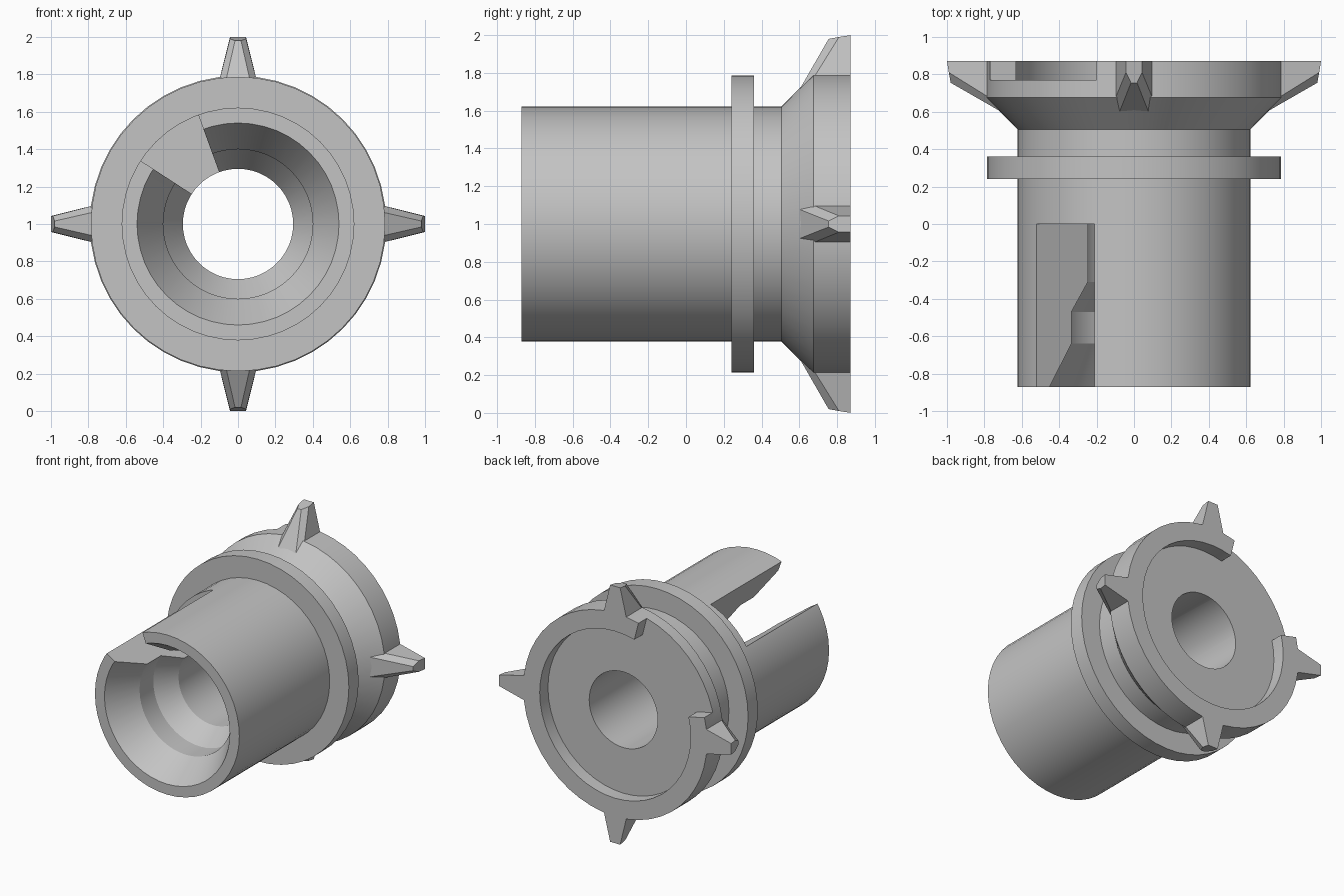
import bpy, bmesh
from math import radians, cos, sin, pi
from mathutils import Matrix

if "Cube" in bpy.data.objects:
    bpy.data.objects.remove(bpy.data.objects["Cube"], do_unlink=True)

SEGMENTS = 48
AXIS_Z = 1.0
BACK = 0.872

grey = bpy.data.materials.new("plain_grey")
grey.use_nodes = True
COLOUR = (0.55, 0.55, 0.55, 1)
grey.diffuse_color = COLOUR
grey.node_tree.nodes["Principled BSDF"].inputs["Base Color"].default_value = COLOUR


def make_object(name, bm):
    bmesh.ops.recalc_face_normals(bm, faces=bm.faces)
    mesh = bpy.data.meshes.new(name)
    bm.to_mesh(mesh)
    bm.free()
    mesh.materials.append(grey)
    obj = bpy.data.objects.new(name, mesh)
    bpy.context.collection.objects.link(obj)
    return obj


def polar(radius, y, angle):
    return (radius * cos(angle), y, AXIS_Z + radius * sin(angle))


def lathe(name, profile):
    """Revolve a closed (radius, y) outline about the y axis."""
    bm = bmesh.new()
    rings = [[bm.verts.new(polar(r, y, 2 * pi * i / SEGMENTS)) for r, y in profile]
             for i in range(SEGMENTS)]
    n = len(profile)
    for i, ring in enumerate(rings):
        after = rings[(i + 1) % SEGMENTS]
        for j in range(n):
            k = (j + 1) % n
            bm.faces.new((ring[j], ring[k], after[k], after[j]))
    return make_object(name, bm)


def wedge(name, start, end, radius, y0, y1):
    """Sector-shaped cutter between two angles in degrees."""
    bm = bmesh.new()
    steps = 6
    angles = [radians(start + (end - start) * i / steps) for i in range(steps + 1)]
    outline = [polar(0, y0, 0)] + [polar(radius, y0, a) for a in angles]
    face = bm.faces.new([bm.verts.new(p) for p in outline])
    grown = bmesh.ops.extrude_face_region(bm, geom=[face])
    moved = [v for v in grown["geom"] if isinstance(v, bmesh.types.BMVert)]
    bmesh.ops.translate(bm, verts=moved, vec=(0, y1 - y0, 0))
    return make_object(name, bm)


def cut(target, cutter):
    mod = target.modifiers.new("cut", "BOOLEAN")
    mod.operation = "DIFFERENCE"
    mod.solver = "EXACT"
    mod.object = cutter
    bpy.context.view_layer.objects.active = target
    bpy.ops.object.modifier_apply(modifier=mod.name)
    bpy.data.objects.remove(cutter, do_unlink=True)


def smooth(obj):
    bpy.ops.object.select_all(action="DESELECT")
    obj.select_set(True)
    bpy.context.view_layer.objects.active = obj
    bpy.ops.object.shade_smooth_by_angle(angle=radians(25))


# Sleeve with stepped bore, collar, flared head and recessed back
body = lathe("sleeve_body", [
    (0.54, -BACK), (0.622, -BACK),
    (0.622, 0.24), (0.787, 0.24), (0.787, 0.36), (0.622, 0.36),
    (0.622, 0.505), (0.792, 0.675), (0.792, BACK),
    (0.65, BACK), (0.65, 0.77), (0.295, 0.77),
    (0.295, -0.31), (0.40, -0.47), (0.40, -0.64),
])

# Slot along the sleeve and gap in the back rim
cut(body, wedge("slot_cutter", 110, 147, 0.9, -1.0, 0.0))
cut(body, wedge("rim_gap_cutter", 104.7, 166.5, 1.0, 0.77, 1.0))
smooth(body)


# Four tapered teeth around the head
def tooth(name, turn):
    bm = bmesh.new()
    # half sections as (half width, y, radius), from front to back
    base = [(0.08, 0.594, 0.70), (0.117, 0.63, 0.70), (0.117, BACK, 0.70)]
    tip = [(0.016, 0.755, 0.98), (0.043, 0.81, 0.99), (0.043, BACK, 1.0)]
    loops = []
    for half in (base, tip):
        section = half + [(-x, y, r) for x, y, r in reversed(half)]
        loops.append([bm.verts.new(p) for p in section])
    low, high = loops
    n = len(low)
    for i in range(n):
        k = (i + 1) % n
        bm.faces.new((low[i], low[k], high[k], high[i]))
    bm.faces.new(low)
    bm.faces.new(high)
    place = Matrix.Translation((0, 0, AXIS_Z)) @ Matrix.Rotation(turn, 4, "Y")
    bmesh.ops.transform(bm, matrix=place, verts=bm.verts)
    return make_object(name, bm)


for i, side in enumerate(("top", "left", "bottom", "right")):
    tooth(side + "_tooth", i * pi / 2)
